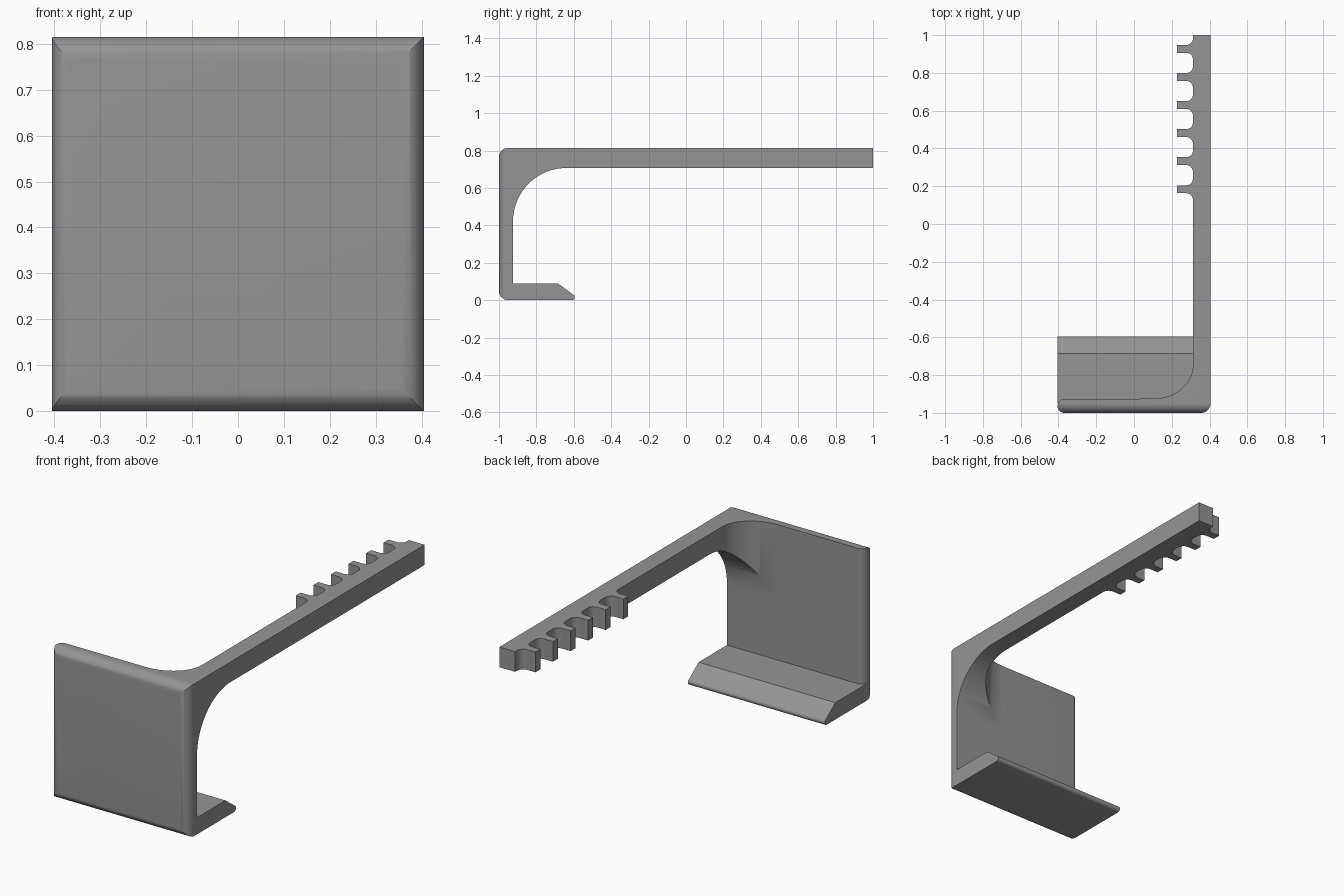
import bpy, bmesh, math

if "Cube" in bpy.data.objects:
    bpy.data.objects.remove(bpy.data.objects["Cube"])

grey = bpy.data.materials.new("mid_grey")
grey.diffuse_color = (0.30, 0.30, 0.30, 1)
grey.use_nodes = True
grey.node_tree.nodes["Principled BSDF"].inputs["Base Color"].default_value = grey.diffuse_color

W, H = 0.405, 0.815      # half width, full height
ARM_X, ARM_Z = 0.312, 0.707   # inner side and underside of the arm
BACK = -0.925            # rear face of the plate


def arc(cx, cy, rx, ry, a0, a1, n=10):
    """Points on an ellipse arc, angles in degrees."""
    pts = []
    for i in range(n + 1):
        a = math.radians(a0 + (a1 - a0) * i / n)
        pts.append((cx + rx * math.cos(a), cy + ry * math.sin(a)))
    return pts


def extrude(name, outline, place, offset):
    """Prism from a 2D outline, placed in space and swept by an offset."""
    bm = bmesh.new()
    face = bm.faces.new([bm.verts.new(place(*p)) for p in outline])
    res = bmesh.ops.extrude_face_region(bm, geom=[face])
    verts = [g for g in res["geom"] if isinstance(g, bmesh.types.BMVert)]
    bmesh.ops.translate(bm, verts=verts, vec=offset)
    bmesh.ops.recalc_face_normals(bm, faces=bm.faces)
    mesh = bpy.data.meshes.new(name)
    bm.to_mesh(mesh)
    bm.free()
    mesh.materials.append(grey)
    obj = bpy.data.objects.new(name, mesh)
    bpy.context.collection.objects.link(obj)
    return obj


def boolean(obj, other, operation):
    """Apply a boolean and discard the helper."""
    mod = obj.modifiers.new(operation.lower(), 'BOOLEAN')
    mod.object, mod.operation, mod.solver = other, operation, 'EXACT'
    bpy.context.view_layer.objects.active = obj
    bpy.ops.object.modifier_apply(modifier=mod.name)
    bpy.data.objects.remove(other)


# Side outline (y, z): plate, curved gusset and arm
side = arc(-0.95, 0.05, 0.05, 0.05, 270, 180)
side += arc(-0.95, H - 0.05, 0.05, 0.05, 180, 90)
side += [(1.1, H), (1.1, ARM_Z)]
side += arc(-0.64, 0.42, -0.64 - BACK, ARM_Z - 0.42, 90, 180, 24)
side += [(BACK, 0)]
bracket = extrude("bracket", side, lambda y, z: (-0.5, y, z), (1, 0, 0))

# Plan outline (x, y): plate with rounded ends, corner fillet, toothed arm
plan = arc(-W + 0.035, -0.965, 0.035, 0.035, 180, 270)
plan += arc(W - 0.05, -0.95, 0.05, 0.05, 270, 360)
plan += [(W, 1), (ARM_X, 1)]
R = 0.035
for i in reversed(range(6)):
    y0 = 0.163 + i * 0.1486
    y1 = y0 + 0.042
    plan += arc(ARM_X - R, y1 + R, R, R, 0, -90, 8)
    plan += [(0.228, y1), (0.228, y0)]
    plan += arc(ARM_X - R, y0 - R, R, R, 90, 0, 8)
plan += arc(0.10, -0.75, ARM_X - 0.10, -0.75 - BACK, 0, -90, 24)
plan += arc(-W + 0.035, BACK - 0.04, 0.035, 0.039, 90, 180)
cutter = extrude("plan_cutter", plan, lambda x, y: (x, y, -0.2), (0, 0, 1.4))
boolean(bracket, cutter, 'INTERSECT')

# Bottom lip with a sloped, slightly rounded nose
lip_outline = [(-0.95, 0)] + arc(-0.611, 0.016, 0.016, 0.016, -90, 55, 8)
lip_outline += [(-0.685, 0.09), (-0.95, 0.09)]
lip = extrude("lip", lip_outline, lambda y, z: (-W, y, z), (2 * W, 0, 0))
boolean(bracket, lip, 'UNION')

# Smooth the curves, keep the edges sharp
bpy.ops.object.select_all(action='DESELECT')
bracket.select_set(True)
bpy.context.view_layer.objects.active = bracket
bpy.ops.object.shade_smooth_by_angle(angle=math.radians(30))
